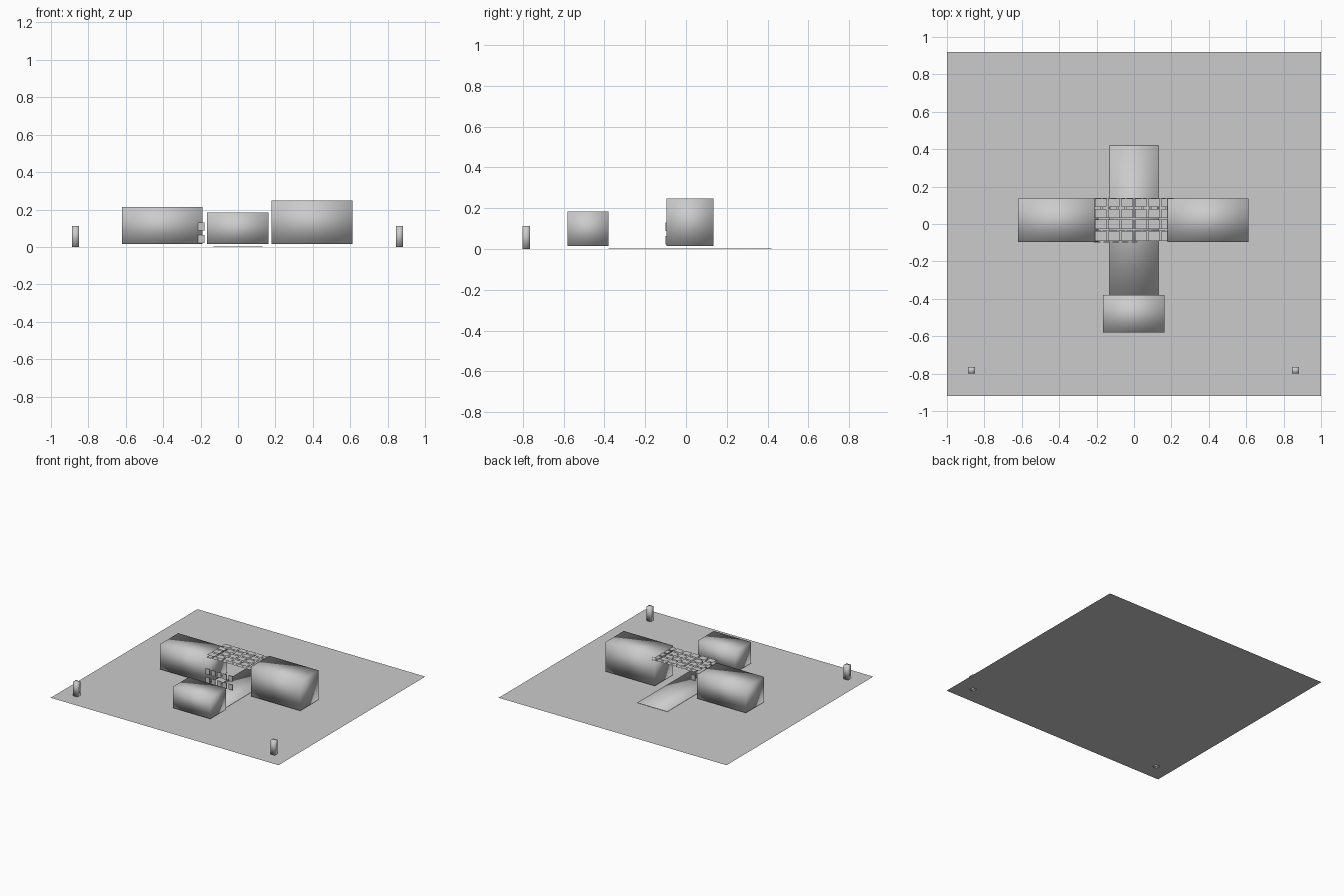
import bpy, bmesh

if "Cube" in bpy.data.objects:
    bpy.data.objects.remove(bpy.data.objects["Cube"])

grey = bpy.data.materials.new("plain_grey")
grey.diffuse_color = (0.6, 0.6, 0.6, 1)
grey.use_nodes = True
grey.node_tree.nodes["Principled BSDF"].inputs["Base Color"].default_value = grey.diffuse_color


def finish(name, bm, smooth=False):
    mesh = bpy.data.meshes.new(name)
    for f in bm.faces:
        f.smooth = smooth
    bm.to_mesh(mesh)
    bm.free()
    mesh.materials.append(grey)
    ob = bpy.data.objects.new(name, mesh)
    bpy.context.collection.objects.link(ob)
    return ob


def add_box(bm, x0, x1, y0, y1, z0, z1):
    verts = bmesh.ops.create_cube(bm, size=1)["verts"]
    for v in verts:
        v.co.x = x1 if v.co.x > 0 else x0
        v.co.y = y1 if v.co.y > 0 else y0
        v.co.z = z1 if v.co.z > 0 else z0


def box(name, *b, smooth=True):
    bm = bmesh.new()
    add_box(bm, *b)
    return finish(name, bm, smooth)


def add_panel(bm, x0, x1, y0, y1, z):
    corners = ((x0, y0), (x1, y0), (x1, y1), (x0, y1))
    bm.faces.new([bm.verts.new((x, y, z)) for x, y in corners])


# flat site plate
bm = bmesh.new()
add_panel(bm, -1, 1, -0.92, 0.92, 0.002)
finish("site_plate", bm)

# softly shaded main blocks
box("left_wing", -0.62, -0.19, -0.095, 0.135, 0.015, 0.213)
box("right_wing", 0.18, 0.613, -0.095, 0.135, 0.015, 0.248)
box("front_block", -0.165, 0.162, -0.58, -0.38, 0.015, 0.183)

# low path slab running under the middle
box("path_slab", -0.13, 0.13, -0.38, 0.42, 0.0022, 0.005)

# gate posts at the front corners
for side, x in (("left", -0.868), ("right", 0.864)):
    box(side + "_gate_post", x - 0.019, x + 0.019, -0.8, -0.765, 0, 0.113)

# small window plates between the wings
bm = bmesh.new()
for col in range(5):
    for z in (0.042, 0.11):
        x = -0.197 + 0.05 * col
        add_box(bm, x - 0.017, x + 0.017, -0.1, -0.094, z - 0.021, z + 0.021)
finish("window_plates", bm)


# two flat layers of canopy panels bridging the wings
def canopy(name, z, cols, rows, gap):
    bm = bmesh.new()
    w = 0.428 / cols
    for i in range(cols):
        x0 = -0.214 + i * w
        for y0, y1 in zip(rows, rows[1:]):
            add_panel(bm, x0 + gap, x0 + w - gap, y0 + gap, y1 - gap, z)
    finish(name, bm)


canopy("upper_canopy", 0.238, 6, (-0.095, -0.032, 0.028, 0.085, 0.142), 0.005)
canopy("lower_canopy", 0.219, 10, (-0.095, -0.032, 0.028, 0.142), 0.004)
